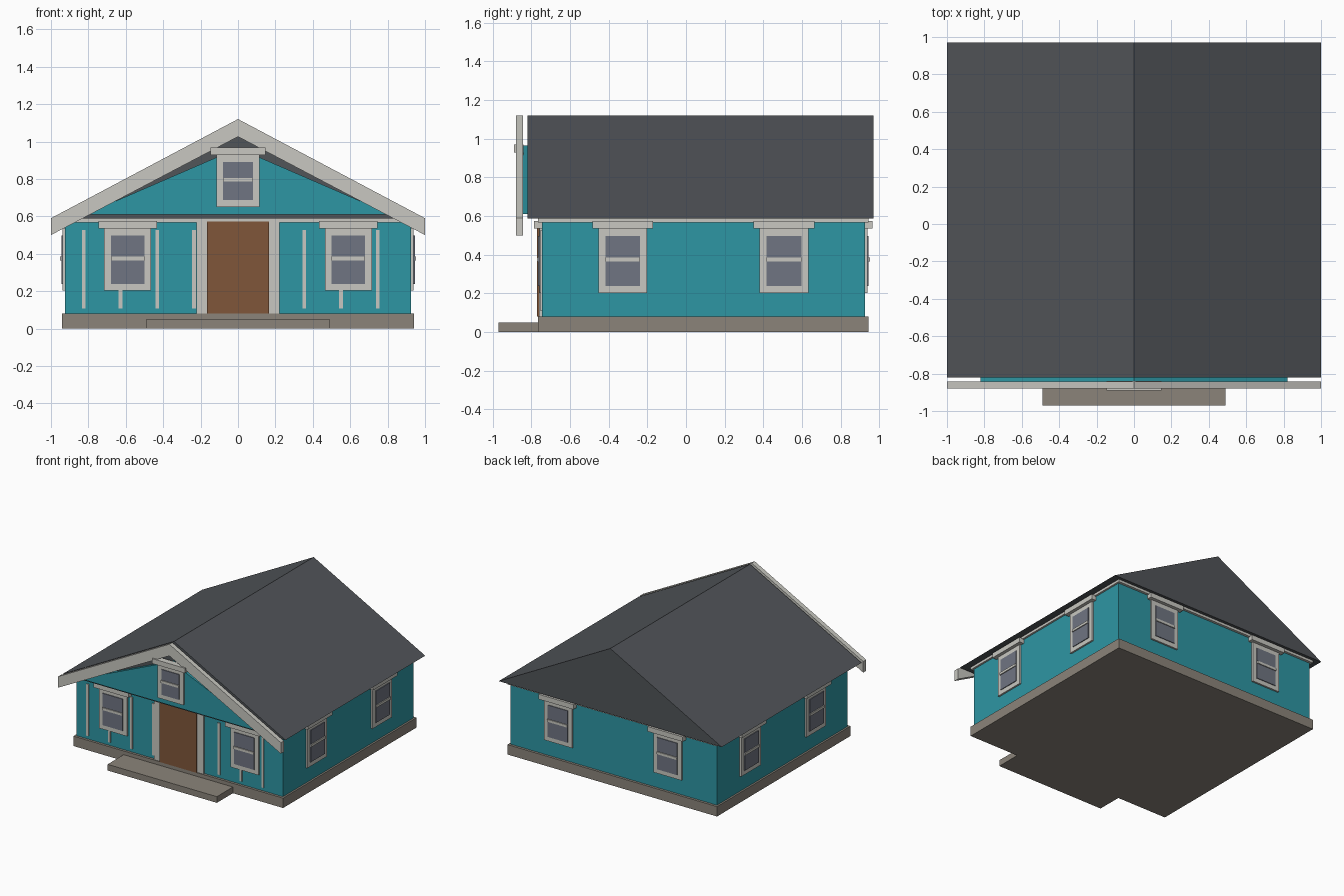
import bpy, bmesh, math
from mathutils import Matrix

if "Cube" in bpy.data.objects:
    bpy.data.objects.remove(bpy.data.objects["Cube"])


def material(name, r, g, b):
    m = bpy.data.materials.new(name)
    m.diffuse_color = (r, g, b, 1)
    m.use_nodes = True
    m.node_tree.nodes["Principled BSDF"].inputs["Base Color"].default_value = m.diffuse_color
    return m


TEAL = material("teal siding", 0.027, 0.305, 0.368)
TRIM = material("off white trim", 0.578, 0.575, 0.533)
STONE = material("grey brown foundation", 0.258, 0.231, 0.195)
ROOF = material("dark slate roof", 0.082, 0.089, 0.098)
WOOD = material("brown door", 0.216, 0.093, 0.042)
GLASS = material("grey blue glass", 0.162, 0.178, 0.223)


def finish(name, bm, mat, matrix):
    bmesh.ops.recalc_face_normals(bm, faces=bm.faces)
    me = bpy.data.meshes.new(name)
    bm.to_mesh(me)
    bm.free()
    me.transform(matrix)
    me.materials.append(mat)
    ob = bpy.data.objects.new(name, me)
    bpy.context.collection.objects.link(ob)
    return ob


def box(name, mat, x, y, z, matrix=Matrix()):
    """Box given by its (min, max) range on each axis."""
    bm = bmesh.new()
    bmesh.ops.create_cube(bm, size=1)
    for v in bm.verts:
        v.co = [r[0] if c < 0 else r[1] for c, r in zip(v.co, (x, y, z))]
    return finish(name, bm, mat, matrix)


def prism(name, mat, outline, y0, y1):
    """Extrude an x-z outline from y0 to y1."""
    bm = bmesh.new()
    face = bm.faces.new([bm.verts.new((x, y0, z)) for x, z in outline])
    ext = bmesh.ops.extrude_face_region(bm, geom=[face])["geom"]
    bmesh.ops.translate(bm, vec=(0, y1 - y0, 0),
                        verts=[g for g in ext if isinstance(g, bmesh.types.BMVert)])
    return finish(name, bm, mat, Matrix())


def window(name, x, y, turn, z0=0.203, w=0.126, h=0.335, hood=0.157, sill=0.036):
    """Window on a wall; local -y faces outward, (x, y) is the wall point."""
    m = Matrix.Translation((x, y, z0)) @ Matrix.Rotation(math.radians(turn), 4, 'Z')
    g = w - sill
    box(name + "_frame", TRIM, (-w, w), (-0.014, 0.01), (0, h), m)
    box(name + "_glass", GLASS, (-g, g), (-0.02, -0.013), (sill, h - sill - 0.005), m)
    mid = h / 2 + 0.004
    box(name + "_bar", TRIM, (-g, g), (-0.027, -0.019), (mid - 0.01, mid + 0.01), m)
    box(name + "_hood", TRIM, (-hood, hood), (-0.041, 0.01), (h - 0.003, h + 0.037), m)


# Foundation and front step
box("foundation", STONE, (-0.94, 0.94), (-0.765, 0.945), (0, 0.08))
box("front_step", STONE, (-0.49, 0.49), (-0.97, -0.76), (0, 0.05))

# Walls and the trim band under the eaves
box("walls", TEAL, (-0.925, 0.925), (-0.745, 0.925), (0.08, 0.58))
box("eaves_trim", TRIM, (-0.94, 0.94), (-0.765, 0.945), (0.568, 0.59))

# Roof, front gable panel and bargeboard
prism("roof", ROOF, [(-1, 0.588), (1, 0.588), (0, 1.12)], -0.82, 0.97)
prism("gable_panel", TEAL, [(-0.82, 0.61), (0.82, 0.61), (0, 0.965)], -0.85, -0.815)
prism("bargeboard", TRIM, [(-1, 0.5), (0, 1.026), (1, 0.5), (1, 0.59), (0, 1.12), (-1, 0.59)],
      -0.88, -0.842)

# Door and its side posts
box("door", WOOD, (-0.165, 0.165), (-0.77, -0.74), (0.08, 0.572))
for side, s in (("left", -1), ("right", 1)):
    box("door_post_" + side, TRIM, sorted((s * 0.165, s * 0.223)), (-0.76, -0.74), (0.08, 0.575))

# Vertical battens on the front, leaving out those behind the door
for i in range(9):
    x = -0.825 + i * 0.1965
    if i not in (4, 5):
        box(f"batten_{i}", TRIM, (x - 0.01, x + 0.01), (-0.753, -0.74), (0.108, 0.527))

# Windows: front, back, sides and gable
for side, s in (("left", -1), ("right", 1)):
    window("front_window_" + side, s * 0.59, -0.745, 0)
    window("back_window_" + side, s * 0.49, 0.925, 180)
    for place, y in (("front", -0.327), ("rear", 0.507)):
        window(f"{side}_window_{place}", s * 0.925, y, s * 90)
window("gable_window", 0, -0.85, 0, z0=0.65, w=0.115, h=0.282, hood=0.148)
